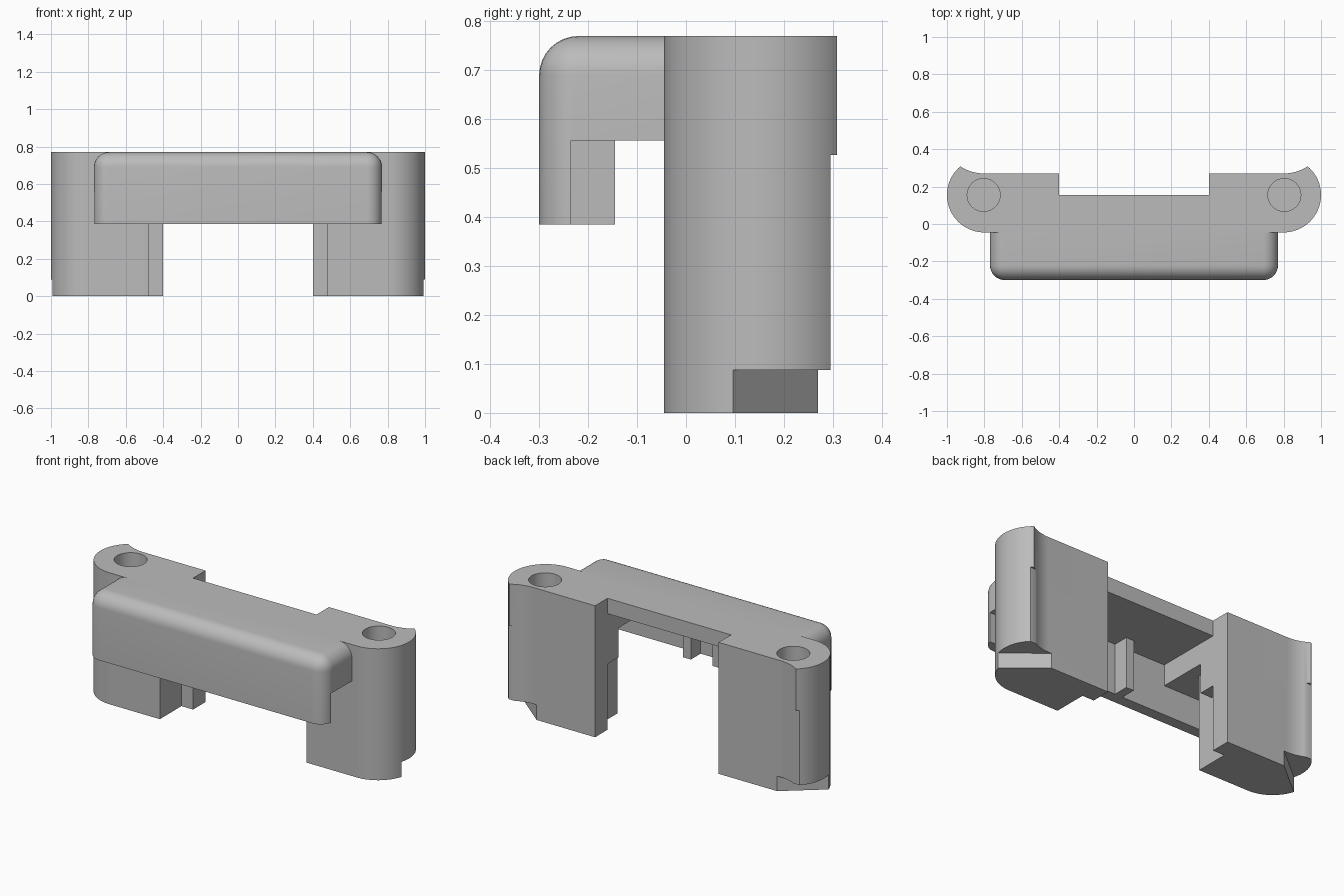
import bpy, bmesh, math
from mathutils import Vector

default = bpy.data.objects.get("Cube")
if default:
    bpy.data.objects.remove(default, do_unlink=True)

grey = bpy.data.materials.new("plain_grey")
grey.use_nodes = True
COLOUR = (0.5, 0.5, 0.5, 1)
grey.diffuse_color = COLOUR
grey.node_tree.nodes["Principled BSDF"].inputs["Base Color"].default_value = COLOUR

TOP = 0.77        # overall height
FRONT = -0.045    # front of the legs
PIN = Vector((0.8, 0.155))


def finish(name, bm):
    bmesh.ops.recalc_face_normals(bm, faces=bm.faces)
    mesh = bpy.data.meshes.new(name)
    bm.to_mesh(mesh)
    bm.free()
    mesh.materials.append(grey)
    obj = bpy.data.objects.new(name, mesh)
    bpy.context.collection.objects.link(obj)
    return obj


def prism_mesh(outline, z0, z1):
    bm = bmesh.new()
    base = bm.faces.new([bm.verts.new((x, y, z0)) for x, y in outline])
    up = bmesh.ops.extrude_face_region(bm, geom=[base])["geom"]
    bmesh.ops.translate(bm, vec=(0, 0, z1 - z0),
                        verts=[v for v in up if isinstance(v, bmesh.types.BMVert)])
    return bm


def prism(name, outline, z0, z1):
    return finish(name, prism_mesh(outline, z0, z1))


def rect(x0, x1, y0, y1):
    return [(x0, y0), (x1, y0), (x1, y1), (x0, y1)]


def arc(centre, radius, start, end, steps):
    angles = [math.radians(start + (end - start) * i / steps) for i in range(steps + 1)]
    return [(centre[0] + radius * math.cos(a), centre[1] + radius * math.sin(a)) for a in angles]


def select_only(obj):
    bpy.ops.object.select_all(action='DESELECT')
    obj.select_set(True)
    bpy.context.view_layer.objects.active = obj


def cut(obj, cutters):
    select_only(obj)
    for cutter in cutters:
        mod = obj.modifiers.new("cut", 'BOOLEAN')
        mod.operation = 'DIFFERENCE'
        mod.solver = 'EXACT'
        mod.object = cutter
        bpy.ops.object.modifier_apply(modifier=mod.name)
        bpy.data.objects.remove(cutter, do_unlink=True)


def smooth(obj):
    select_only(obj)
    bpy.ops.object.shade_smooth_by_angle(angle=math.radians(30))


# Legs: rounded outer end with a pointed rear lip and a hollow rear curve
outer = arc(PIN, 0.2, -90, 50, 32)
hollow = arc((0.8, 0.505), 0.235, -58, -90, 8)
outline = [(0.4, FRONT)] + outer + hollow + [(0.4, 0.27)]
leg = prism("right_leg", outline, 0, TOP)
cut(leg, [
    prism("inner_step", rect(0.3, 0.475, -0.2, 0.155), -0.1, 0.385),
    prism("upper_step", rect(0.3, 0.475, -0.2, 0.055), -0.1, 0.557),
    prism("pin_hole", arc(PIN + Vector((0.004, 0)), 0.088, 0, 348.75, 31), 0.25, 1),
    prism("foot_cut", [(0.98, 0.105), (1.2, -0.08), (1.2, 0.5), (0.7, 0.5), (0.7, 0.335)], -0.1, 0.088),
    prism("lip_trim", rect(0.7, 1.1, 0.295, 0.5), -0.1, 0.527),
])
smooth(leg)
left_leg = leg.copy()
left_leg.data = leg.data.copy()
left_leg.name = "left_leg"
bpy.context.collection.objects.link(left_leg)
left_leg.data.transform(((-1, 0, 0, 0), (0, 1, 0, 0), (0, 0, 1, 0), (0, 0, 0, 1)))
left_leg.data.flip_normals()

# Hood with the bridge between the legs, as one T-shaped block
half = [(0.77, -0.3), (0.77, FRONT), (0.4, FRONT), (0.4, 0.155)]
bm = prism_mesh(half + [(-x, y) for x, y in reversed(half)], 0.385, TOP)


def is_rounded(edge):
    a, b = (v.co for v in edge.verts)
    at_top = min(a.z, b.z) > TOP - 0.01
    at_front = max(a.y, b.y) < -0.29
    at_side = abs(a.x) > 0.76 and abs(b.x) > 0.76
    upright = abs(a.z - b.z) > 0.1
    return (at_top and (at_front or at_side)) or (upright and at_front)


bmesh.ops.bevel(bm, geom=[e for e in bm.edges if is_rounded(e)], offset=0.08,
                offset_type='OFFSET', segments=8, profile=0.5, affect='EDGES')
hood = finish("hood_and_bridge", bm)
cut(hood, [
    prism("hood_underside", rect(-1, 1, -0.235, 0.3), 0.2, 0.557),
    prism("hood_pocket", rect(-0.4, 0.4, -0.235, 0.3), 0.2, 0.68),
])
smooth(hood)

# Two posts behind the front wall of the hood
for name, side in (("right_post", 1), ("left_post", -1)):
    x0, x1 = sorted((side * 0.07, side * 0.12))
    prism(name, rect(x0, x1, -0.235, -0.145), 0.385, 0.68)
